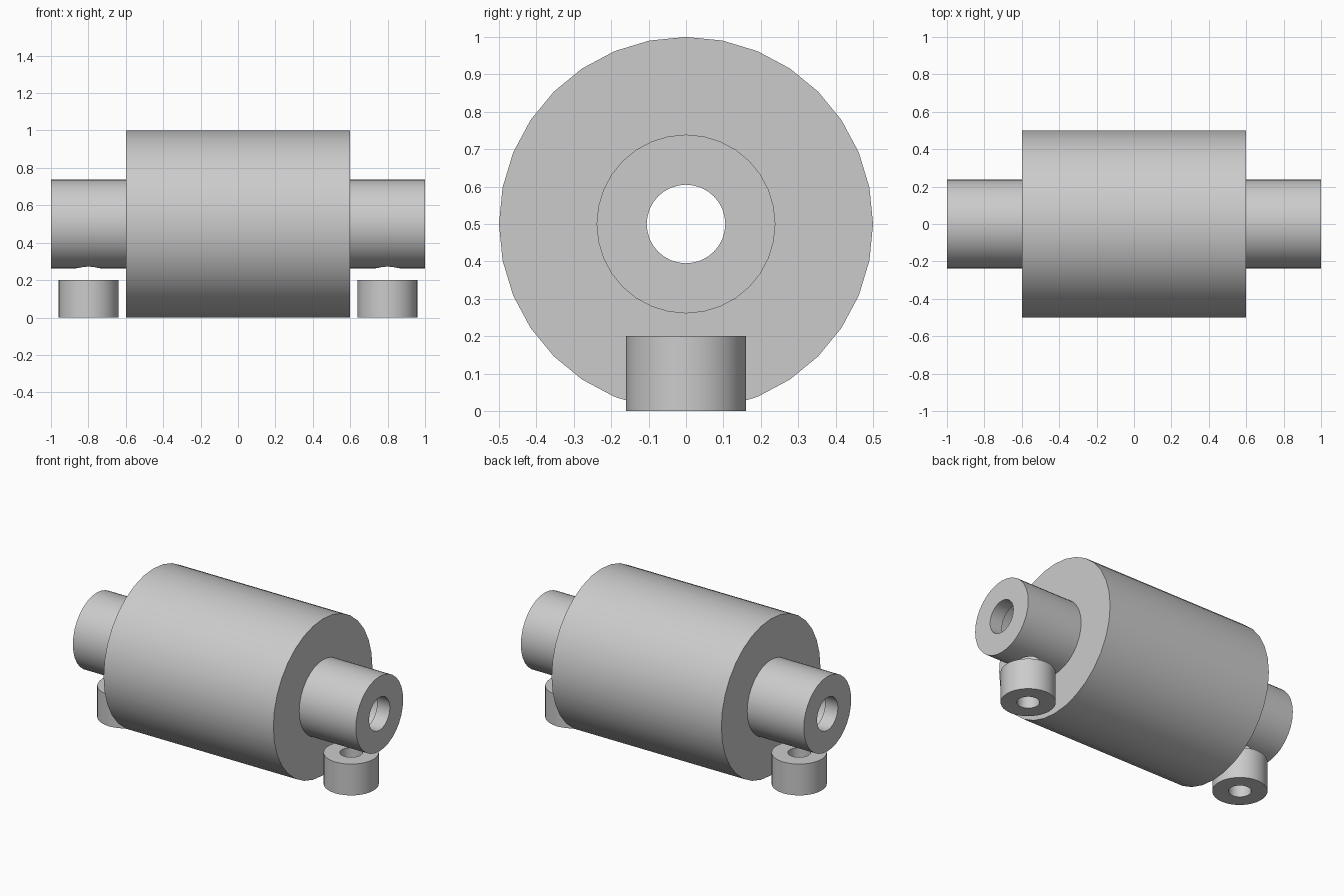
import bpy
import bmesh
from math import cos, sin, tau, radians
from mathutils import Vector

SIDES = 32

cube = bpy.data.objects.get("Cube")
if cube:
    bpy.data.objects.remove(cube, do_unlink=True)

grey = bpy.data.materials.new("plain grey")
grey.use_nodes = True
grey.diffuse_color = (0.6, 0.6, 0.6, 1)
grey.node_tree.nodes["Principled BSDF"].inputs["Base Color"].default_value = (0.6, 0.6, 0.6, 1)


def lathe(name, profile, axis, location):
    """Turn a closed profile of (position along axis, radius) into a ring-shaped solid."""
    bm = bmesh.new()
    rings = []
    for along, radius in profile:
        ring = []
        for i in range(SIDES):
            a, b = radius * cos(tau * i / SIDES), radius * sin(tau * i / SIDES)
            ring.append(bm.verts.new((along, a, b) if axis == "X" else (a, b, along)))
        rings.append(ring)
    for k, ring in enumerate(rings):
        following = rings[(k + 1) % len(rings)]
        for i in range(SIDES):
            j = (i + 1) % SIDES
            bm.faces.new((ring[i], ring[j], following[j], following[i]))
    bmesh.ops.recalc_face_normals(bm, faces=bm.faces)
    mesh = bpy.data.meshes.new(name)
    bm.to_mesh(mesh)
    bm.free()
    mesh.materials.append(grey)
    obj = bpy.data.objects.new(name, mesh)
    obj.location = Vector(location)
    bpy.context.collection.objects.link(obj)
    return obj


def activate(obj):
    bpy.ops.object.select_all(action="DESELECT")
    obj.select_set(True)
    bpy.context.view_layer.objects.active = obj


def smooth(obj):
    activate(obj)
    bpy.ops.object.shade_smooth_by_angle(angle=radians(30))


# Drum with a stub shaft at each end, hollow behind the end walls
half = [(1.0, 0.239), (0.6, 0.239), (0.6, 0.5)]
outer = half + [(-x, r) for x, r in reversed(half)]
inner = [(-1.0, 0.105), (-0.91, 0.105), (-0.91, 0.15),
         (0.91, 0.15), (0.91, 0.105), (1.0, 0.105)]
drum = lathe("drum_with_shafts", outer + inner, "X", (0, 0, 0.5))

for side, x in (("left", 0.8), ("right", -0.8)):
    # Round port drilled up into the underside of the shaft
    bpy.ops.mesh.primitive_cylinder_add(vertices=SIDES, radius=0.067, depth=0.3,
                                        location=(x, 0, 0.35))
    drill = bpy.context.object
    drill.name = side + "_port_drill"
    drill.hide_render = True
    activate(drum)
    cut = drum.modifiers.new("port", "BOOLEAN")
    cut.operation = "DIFFERENCE"
    cut.solver = "EXACT"
    cut.object = drill
    bpy.ops.object.modifier_apply(modifier=cut.name)
    bpy.data.objects.remove(drill, do_unlink=True)

    # Pierced round foot beneath the port
    foot = lathe(side + "_foot", [(0, 0.16), (0.2, 0.16), (0.2, 0.066), (0, 0.066)],
                 "Z", (x, 0, 0))
    smooth(foot)

smooth(drum)
